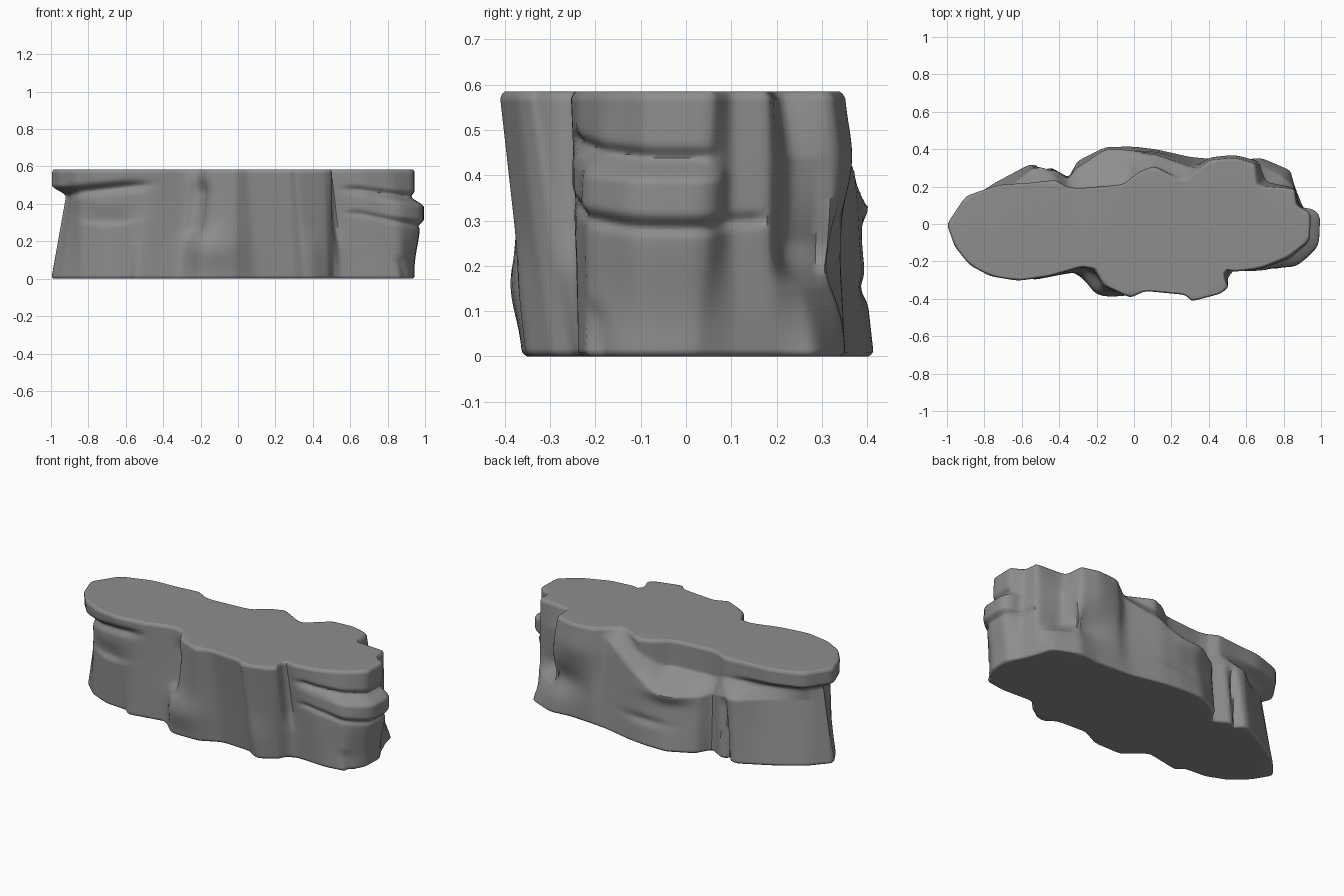
import bpy
import bmesh
from math import exp
from mathutils import Vector

cube = bpy.data.objects.get("Cube")
if cube:
    bpy.data.objects.remove(cube)

HEIGHT = 0.585
LEVELS = 76
STEPS = 6

# Matching rim and foot outlines, counter-clockwise from the left-hand tip
RIM = [(-1, 0), (-.96, -.12), (-.88, -.22), (-.77, -.28), (-.62, -.305), (-.45, -.28),
       (-.28, -.23), (-.21, -.24), (-.16, -.33), (-.02, -.395), (.06, -.36), (.27, -.38),
       (.31, -.415), (.46, -.375), (.51, -.34), (.5, -.26), (.67, -.24), (.82, -.18),
       (.94, -.09), (.945, .06), (.87, .1), (.86, .19), (.66, .2), (.65, .32),
       (.54, .35), (.4, .34), (.28, .22), (.11, .31), (.03, .28), (-.06, .21),
       (-.3, .19), (-.36, .2), (-.42, .235), (-.56, .22), (-.72, .21), (-.9, .15)]
FOOT = [(-1.005, 0), (-.94, -.11), (-.84, -.2), (-.72, -.25), (-.58, -.26), (-.54, -.3),
        (-.33, -.26), (-.29, -.28), (-.2, -.36), (-.02, -.36), (.1, -.3), (.29, -.31),
        (.36, -.35), (.48, -.3), (.51, -.25), (.56, -.23), (.75, -.24), (.88, -.22),
        (.94, -.1), (.945, .02), (.9, .1), (.86, .2), (.84, .29), (.68, .355),
        (.55, .34), (.4, .35), (.3, .36), (.12, .4), (0, .415), (-.15, .415),
        (-.3, .34), (-.35, .25), (-.44, .3), (-.56, .32), (-.75, .22), (-.9, .12)]


def ramp(v, low, high):
    return min(max((v - low) / (high - low), 0), 1)


def smooth(v, low, high):
    t = ramp(v, low, high)
    return t * t * (3 - 2 * t)


def bump(v, centre, width):
    return exp(-((v - centre) / width) ** 2)


def dense_outline(points):
    """Subdivide an outline and soften its corners slightly."""
    pts = [Vector(p) for p in points]
    out = []
    for i, p in enumerate(pts):
        q = pts[(i + 1) % len(pts)]
        out += [p.lerp(q, k / STEPS) for k in range(STEPS)]
    n = len(out)
    return [out[i] * .5 + (out[i - 1] + out[(i + 1) % n]) * .25 for i in range(n)]


def rise(x, y, z):
    """How far the wall has moved from foot to rim at this height."""
    t = z / HEIGHT
    if y > .1:
        # Sloping rear shelf, fading out to the right
        shelf = .335 + .04 * smooth(-x, .3, .45) + .5 * max(0, x + .05)
        lean = .45 * t * smooth(x, -.45, -.3)
        step = lean + (1 - lean) * ramp(z, shelf, shelf + .09)
        t = step + (t - step) * smooth(x, .27, .4)
    if y > .18 and x > .68:
        # Flared foot at the rear right corner
        t = max(t, .75 * smooth(z, .08, .26))
    return t


def relief(x, y, z):
    """Outward offset for ledges, strata and cracks."""
    d = 0
    # Leaning wall and undercut below the left-hand cap
    left = smooth(-x, .42, .75)
    front = smooth(-y, .08, .24)
    lip = .43 + .08 * front * max(0, x + .85)
    cut = ramp(z, 0, lip) * (1 - smooth(z, lip + .01, lip + .07))
    d -= .075 * left * cut * (1 - .65 * front)
    if y < 0:
        notch = .47 + .09 * (x + .85)
        d -= .03 * front * smooth(-x, .45, .6) * bump(z, notch, .025)
        chip = .29 + .8 * (x + .7) ** 2
        d -= .015 * bump(x, -.7, .13) * (smooth(z, chip - .02, chip + .02) - smooth(z, chip + .02, chip + .12))
    # Projecting layer at the right-hand end
    if y < .17:
        right = smooth(x, .56, .66)
        jut = right * (.15 + .85 * smooth(x, .72, .93)) * (1 - smooth(y, .02, .1))
        low = .365 - .22 * max(0, x - .65)
        top = .47 - .13 * max(0, x - .65)
        layer = smooth(z, low - .03, low + .02) * (1 - smooth(z, top - .05, top))
        d += jut * (.05 * layer + .03 * smooth(z, .05, low) * (1 - smooth(z, low - .03, low + .02)))
        d -= right * .018 * bump(z, top + .008, .016) * (1 - smooth(y, .02, .08))
        d -= right * .012 * bump(z, low - .015, .014)
    # Upright front cracks and the swelling of the front buttress
    if y < -.15:
        d -= .02 * bump(x, .53, .02) * smooth(z, .15, .3)
        d -= .015 * bump(x, .87 - .2 * z, .018) * (1 - smooth(z, .08, .14))
        d += .03 * bump(x, -.14, .12) * bump(z, .16, .1)
        d -= .03 * bump(x, -.22, .05) * smooth(z, .2, .28) * (1 - smooth(z, .45, .55))
        d += .015 * bump(x, .38, .05) * (1 - smooth(z, .1, .3))
    # Rear crack, seam, shelf crest and hollow
    if y > .1:
        d -= .035 * bump(x, -.48 + .1 * z, .022) * (1 - smooth(z, .3, .43))
        d -= .012 * bump(x, .02, .12) * bump(z, .15, .025)
        d += .04 * bump(x, -.12, .12) * bump(z, .335, .05)
        d += .02 * bump(x, .52, .16) * bump(z, .44, .1)
        d -= .04 * bump(x, .62, .14) * bump(z, .21, .09)
    # Rounded top and bottom edges
    edge = min(z, HEIGHT - z)
    d -= .012 * (1 - min(edge / .014, 1)) ** 2
    return d


# Main rock wall, lofted level by level
rim, foot = dense_outline(RIM), dense_outline(FOOT)
count = len(rim)
heights = [0, .004, .009] + [HEIGHT * k / LEVELS for k in range(2, LEVELS - 1)]
heights += [HEIGHT - .004, HEIGHT]
bm = bmesh.new()
rings = []
for z in heights:
    loop = []
    for a, b in zip(foot, rim):
        mid = (a + b) / 2
        loop.append(a.lerp(b, rise(mid.x, mid.y, z)))
    ring = []
    for i, p in enumerate(loop):
        along = loop[(i + 2) % count] - loop[i - 2]
        outward = Vector((along.y, -along.x)).normalized()
        mid = (foot[i] + rim[i]) / 2
        p = p + outward * relief(mid.x, mid.y, z)
        ring.append(bm.verts.new((p.x, p.y, z)))
    rings.append(ring)
for lower, upper in zip(rings, rings[1:]):
    for i in range(count):
        j = (i + 1) % count
        bm.faces.new((lower[i], lower[j], upper[j], upper[i]))

# Flat top and underside
bm.faces.new(rings[-1])
bm.faces.new(rings[0][::-1])
bmesh.ops.triangulate(bm, faces=[f for f in bm.faces if len(f.verts) > 4])

mesh = bpy.data.meshes.new("rock_platform")
bm.to_mesh(mesh)
bm.free()
rock = bpy.data.objects.new("rock_platform", mesh)
bpy.context.collection.objects.link(rock)

# Plain stone colour
stone = bpy.data.materials.new("grey_stone")
stone.use_nodes = True
colour = (.27, .27, .27, 1)
stone.diffuse_color = colour
stone.node_tree.nodes["Principled BSDF"].inputs["Base Color"].default_value = colour
mesh.materials.append(stone)

for other in bpy.context.selected_objects:
    other.select_set(False)
rock.select_set(True)
bpy.context.view_layer.objects.active = rock
bpy.ops.object.shade_smooth_by_angle(angle=.8)

# Keep the flat top evenly shaded up to its rounded edge
flatten = rock.modifiers.new("even_shading", 'WEIGHTED_NORMAL')
flatten.keep_sharp = True
